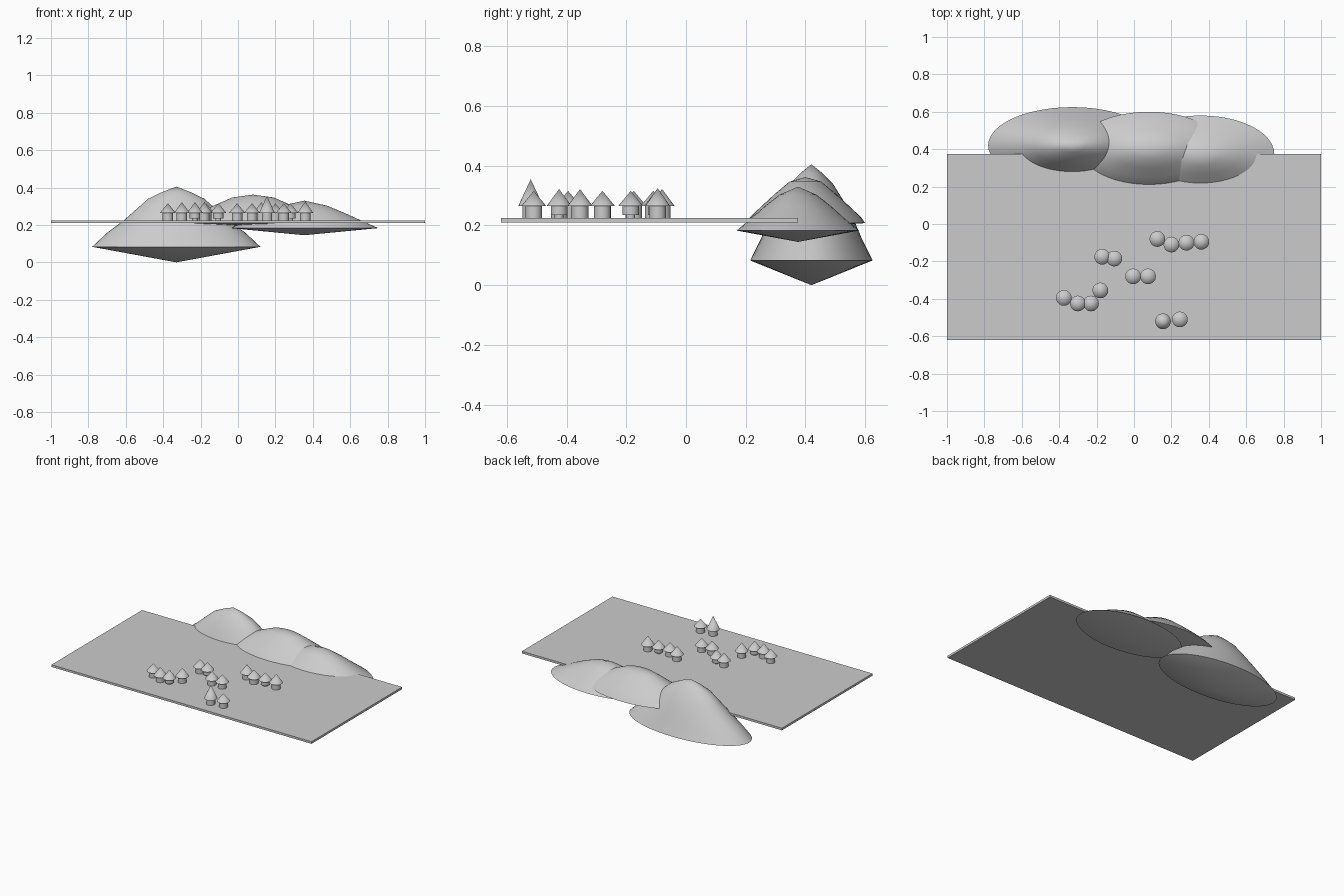
import bpy
import bmesh
import math

cube = bpy.data.objects.get("Cube")
if cube:
    bpy.data.objects.remove(cube, do_unlink=True)

grey = bpy.data.materials.new("plain grey")
grey.use_nodes = True
COLOUR = (0.6, 0.6, 0.6, 1.0)
grey.diffuse_color = COLOUR
grey.node_tree.nodes["Principled BSDF"].inputs["Base Color"].default_value = COLOUR


def finish(bm, name, location, smooth_angle=None):
    """Turn a bmesh into a named grey object."""
    bmesh.ops.recalc_face_normals(bm, faces=bm.faces)
    mesh = bpy.data.meshes.new(name)
    bm.to_mesh(mesh)
    bm.free()
    mesh.materials.append(grey)
    obj = bpy.data.objects.new(name, mesh)
    bpy.context.collection.objects.link(obj)
    obj.location = location
    if smooth_angle:
        bpy.ops.object.select_all(action='DESELECT')
        obj.select_set(True)
        bpy.context.view_layer.objects.active = obj
        bpy.ops.object.shade_smooth_by_angle(angle=math.radians(smooth_angle))
    return obj


def lathe(name, x, y, rings, top, bottom, sides, smooth_angle):
    """Elliptical rings (rx, ry, z) from top to bottom, closed by two points."""
    bm = bmesh.new()
    angles = [2 * math.pi * i / sides for i in range(sides)]
    loops = [[bm.verts.new((rx * math.cos(a), ry * math.sin(a), z)) for a in angles]
             for rx, ry, z in rings]
    peak = bm.verts.new((0, 0, top))
    foot = bm.verts.new((0, 0, bottom))
    for i in range(sides):
        j = (i + 1) % sides
        bm.faces.new((peak, loops[0][i], loops[0][j]))
        bm.faces.new((foot, loops[-1][j], loops[-1][i]))
        for upper, lower in zip(loops, loops[1:]):
            bm.faces.new((upper[i], lower[i], lower[j], upper[j]))
    return finish(bm, name, (x, y, 0), smooth_angle)


# Ground slab
bm = bmesh.new()
bmesh.ops.create_cube(bm, size=1)
bmesh.ops.scale(bm, vec=(2, 0.995, 0.015), verts=bm.verts)
finish(bm, "ground_slab", (0, -0.123, 0.2175))

# Mountains with shallow conical undersides
lathe("tall_mountain", -0.33, 0.42,
      [(0.075, 0.036, 0.376), (0.15, 0.072, 0.34), (0.21, 0.105, 0.287),
       (0.28, 0.14, 0.225), (0.37, 0.168, 0.158), (0.45, 0.205, 0.083)],
      0.405, 0, 48, 35)
lathe("middle_mountain", 0.08, 0.40,
      [(0.11, 0.053, 0.347), (0.2, 0.1, 0.308), (0.3, 0.15, 0.262),
       (0.36, 0.188, 0.226), (0.39, 0.2, 0.208)],
      0.362, 0.195, 48, 35)
lathe("low_mountain", 0.355, 0.375,
      [(0.12, 0.062, 0.303), (0.21, 0.11, 0.266), (0.3, 0.156, 0.225),
       (0.395, 0.205, 0.183)],
      0.33, 0.145, 48, 35)

# Trees: x, y and crown top
TALL, PLAIN = 0.355, 0.316
trees = [
    (0.125, -0.08, 0.322), (0.20, -0.11, PLAIN), (0.28, -0.10, PLAIN), (0.36, -0.095, 0.325),
    (-0.17, -0.175, PLAIN), (-0.105, -0.185, PLAIN),
    (-0.005, -0.28, PLAIN), (0.075, -0.28, PLAIN),
    (-0.375, -0.395, PLAIN), (-0.30, -0.425, 0.322), (-0.23, -0.425, 0.322),
    (-0.18, -0.355, 0.322),
    (0.155, -0.52, TALL), (0.245, -0.51, PLAIN),
]
SLENDER = {2, 5, 10}
for n, (x, y, top) in enumerate(trees, 1):
    lathe(f"tree_crown_{n}", x, y, [(0.042, 0.042, 0.265)], top, 0.265, 20, 40)
    r = 0.028
    if n - 1 in SLENDER:
        # Short trunk raised on a narrow stem
        lathe(f"tree_trunk_{n}", x, y, [(r, r, 0.266), (r, r, 0.235)], 0.266, 0.235, 20, 40)
        lathe(f"tree_stem_{n}", x, y, [(0.015, 0.015, 0.236), (0.015, 0.015, 0.224)],
              0.236, 0.224, 12, 40)
    else:
        lathe(f"tree_trunk_{n}", x, y, [(r, r, 0.266), (r, r, 0.224)], 0.266, 0.224, 20, 40)
